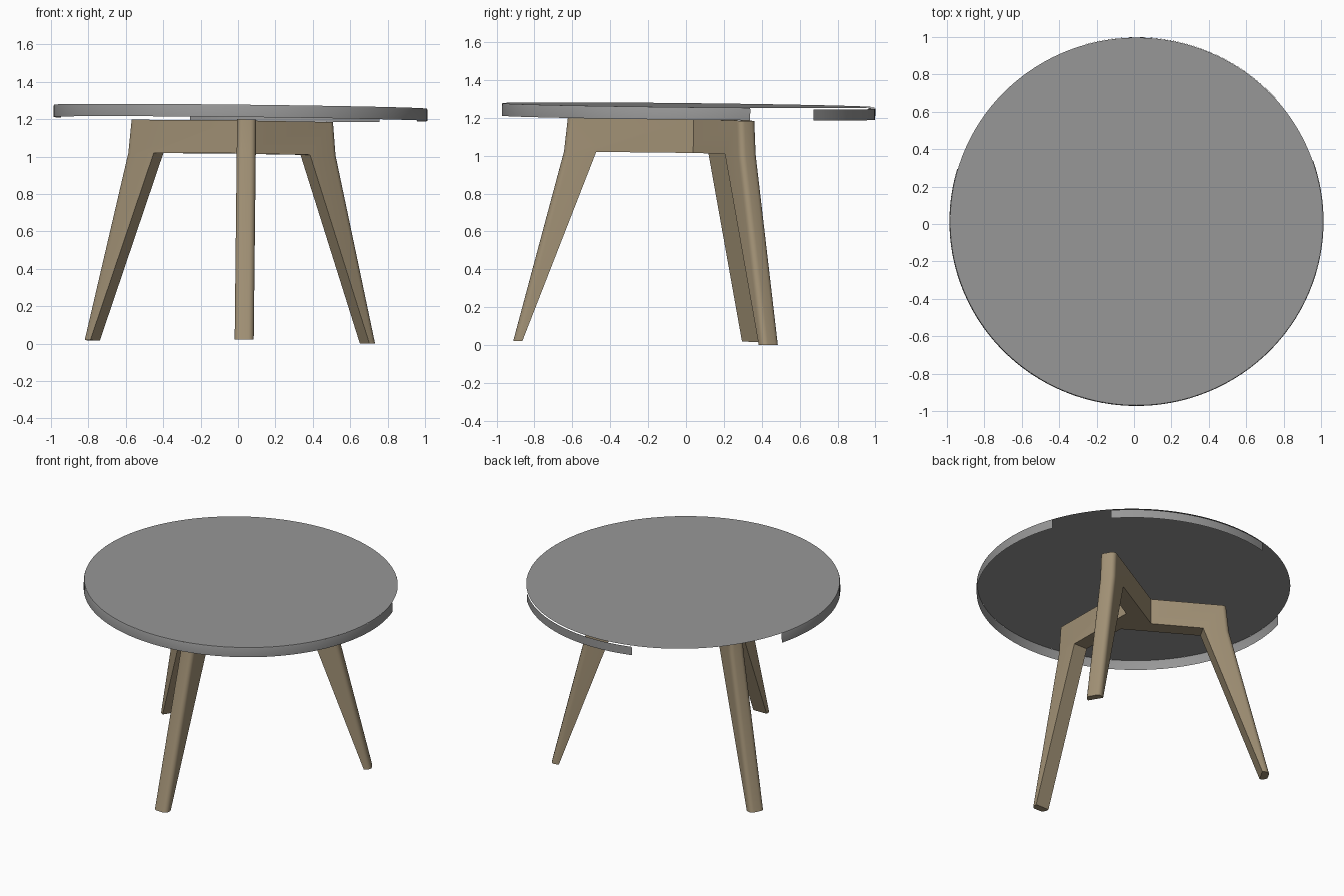
import bpy, bmesh
from math import sin, cos, tan, radians
from mathutils import Matrix, Vector

cube = bpy.data.objects.get("Cube")
if cube:
    bpy.data.objects.remove(cube, do_unlink=True)

SLOPE = 0.011          # the table leans slightly towards +x and +y
TILT = Matrix.Rotation(-SLOPE, 4, 'X') @ Matrix.Rotation(SLOPE, 4, 'Y')
TILT.translation = (0, 0, 0.013)


def material(name, rgb):
    mat = bpy.data.materials.new(name)
    mat.use_nodes = True
    mat.diffuse_color = (*rgb, 1)
    bsdf = mat.node_tree.nodes["Principled BSDF"]
    bsdf.inputs["Base Color"].default_value = (*rgb, 1)
    return mat


GREY = material("grey_top", (0.31, 0.31, 0.31))
WOOD = material("pale_wood", (0.36, 0.285, 0.18))


def finish(name, bm, mat, matrix):
    mesh = bpy.data.meshes.new(name)
    bm.to_mesh(mesh)
    bm.free()
    mesh.materials.append(mat)
    obj = bpy.data.objects.new(name, mesh)
    obj.matrix_world = matrix
    bpy.context.collection.objects.link(obj)
    bpy.ops.object.select_all(action='DESELECT')
    obj.select_set(True)
    bpy.context.view_layer.objects.active = obj
    bpy.ops.object.shade_smooth_by_angle(angle=radians(35))
    return obj


# Table top: a thin sheet with a hanging edge band broken by two gaps
TOP_Z, BAND_Z = 1.254, 1.188
RX, RY = 1.0, 0.986


def edge_point(angle, z, inset=0.0):
    a = radians(angle)
    return ((RX - inset) * cos(a), (RY - inset) * sin(a), z)


bm = bmesh.new()
bm.faces.new([bm.verts.new(edge_point(i * 3, TOP_Z, 0.003)) for i in range(120)])
finish("table_top", bm, GREY, TILT)


def edge_band(name, start, end, rings):
    bm = bmesh.new()
    count = round((end - start) / 3)
    rows = [[bm.verts.new(edge_point(start + (end - start) * i / count, z, inset))
             for i in range(count + 1)] for z, inset in rings]
    for upper, lower in zip(rows, rows[1:]):
        for i in range(count):
            bm.faces.new((lower[i], lower[i + 1], upper[i + 1], upper[i]))
    finish(name, bm, GREY, TILT)


edge_band("front_edge_band", 163.5, 379.3,
          [(TOP_Z, 0.003), (TOP_Z - 0.008, 0), (BAND_Z, 0)])
edge_band("back_edge_band", 42, 105.6, [(TOP_Z - 0.008, 0), (BAND_Z, 0)])

# Legs: each beam butts against the side of the next one at the middle
WIDTH = 0.102
BEAM_TOP, BEAM_LOW = 1.18, 1.003
PROFILE = [(0, BEAM_TOP), (0, BEAM_LOW), (0.453, BEAM_LOW), (0.832, 0),
           (0.88, 0), (0.623, BEAM_LOW), (0.605, BEAM_TOP)]


def leg(name, angle):
    bm = bmesh.new()
    sides = []
    for n in (0, WIDTH):
        # the inner end is slanted to meet the neighbouring beam
        sides.append([bm.verts.new((s if s else -n * tan(radians(30)), n, z))
                      for s, z in PROFILE])
    near, far = sides
    k = len(PROFILE)
    bm.faces.new(near)
    bm.faces.new(far[::-1])
    for i in range(k):
        j = (i + 1) % k
        bm.faces.new((near[j], near[i], far[i], far[j]))
    bmesh.ops.recalc_face_normals(bm, faces=bm.faces)
    # round the two long outer edges
    outer = [bm.edges.get((row[i], row[i + 1])) for row in sides for i in (4, 5)]
    bmesh.ops.bevel(bm, geom=outer, offset=0.03, segments=5, profile=0.5,
                    affect='EDGES')
    place = Matrix.Translation(Vector((-0.018, -0.032, 0)))
    finish(name, bm, WOOD, TILT @ place @ Matrix.Rotation(radians(angle), 4, 'Z'))


for name, angle in (("front_leg", -90), ("back_left_leg", 30), ("back_right_leg", 150)):
    leg(name, angle)
